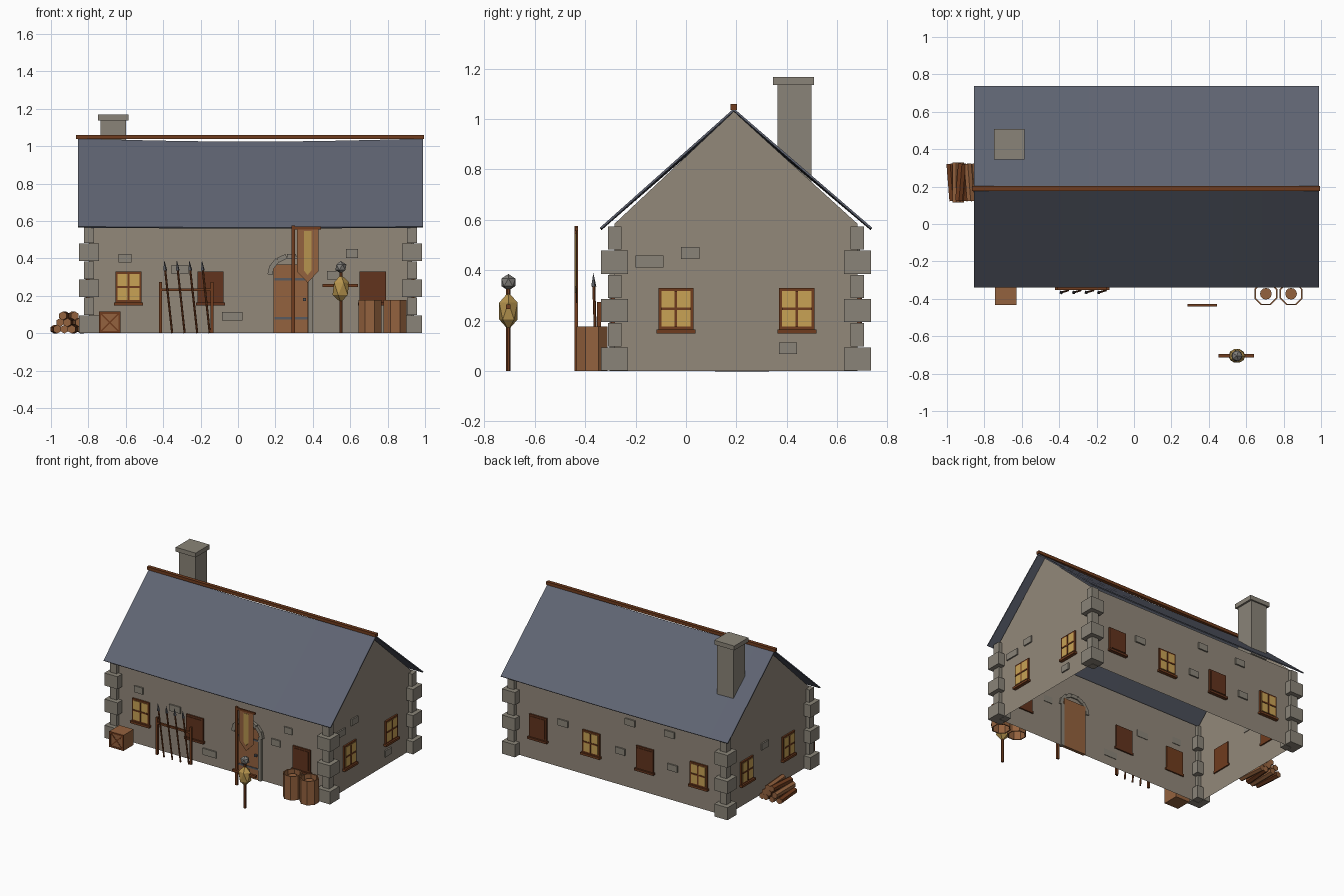
import bpy, bmesh, math
from mathutils import Vector, Matrix

cube = bpy.data.objects.get("Cube")
if cube:
    bpy.data.objects.remove(cube, do_unlink=True)


def material(name, r, g, b):
    m = bpy.data.materials.new(name)
    m.use_nodes = True
    col = [(v / 255 / 12.92) if v < 11 else ((v / 255 + 0.055) / 1.055) ** 2.4 for v in (r, g, b)] + [1]
    m.diffuse_color = col
    m.node_tree.nodes["Principled BSDF"].inputs["Base Color"].default_value = col
    return m


STONE = material("wall stone", 146, 136, 122)
TRIM = material("trim stone", 138, 132, 120)
SLATE = material("slate", 95, 100, 114)
DARK = material("dark wood", 112, 60, 30)
SHUTTER = material("shutter brown", 98, 52, 29)
WOOD = material("plank wood", 148, 98, 62)
GLOW = material("window yellow", 200, 162, 85)
GOLD = material("straw gold", 182, 148, 78)
IRON = material("iron", 88, 90, 96)
STEEL = material("helmet grey", 128, 126, 122)


def finish(name, bm, mat, recalc=True):
    if recalc:
        bmesh.ops.recalc_face_normals(bm, faces=bm.faces)
    me = bpy.data.meshes.new(name)
    bm.to_mesh(me)
    bm.free()
    me.materials.append(mat)
    ob = bpy.data.objects.new(name, me)
    bpy.context.collection.objects.link(ob)
    return ob


def box(name, center, size, mat, turn=None):
    bm = bmesh.new()
    bmesh.ops.create_cube(bm, size=1)
    m = Matrix.Translation(center) @ (turn or Matrix()) @ Matrix.Diagonal((*size, 1))
    bmesh.ops.transform(bm, matrix=m, verts=bm.verts)
    return finish(name, bm, mat)


def rod(name, a, b, r, mat, sides=6, r2=None, caps=True):
    a, b = Vector(a), Vector(b)
    bm = bmesh.new()
    bmesh.ops.create_cone(bm, cap_ends=caps, segments=sides, radius1=r,
                          radius2=r if r2 is None else r2, depth=(b - a).length)
    turn = (b - a).to_track_quat('Z', 'Y').to_matrix().to_4x4()
    bmesh.ops.transform(bm, matrix=Matrix.Translation((a + b) / 2) @ turn, verts=bm.verts)
    return finish(name, bm, mat)


def plate(name, points, y, depth, mat):
    """Flat outline in x and z, given some depth toward the back."""
    bm = bmesh.new()
    face = bm.faces.new([bm.verts.new((x, y, z)) for x, z in points])
    out = bmesh.ops.extrude_face_region(bm, geom=[face])
    bmesh.ops.translate(bm, vec=(0, depth, 0), verts=[v for v in out["geom"] if isinstance(v, bmesh.types.BMVert)])
    return finish(name, bm, mat)


# House shell, open below
X0, X1, Y0, Y1 = -0.797, 0.93, -0.283, 0.68
RIDGE_Y, EAVE, APEX = 0.19, 0.585, 1.03
bm = bmesh.new()
outline = [(Y0, 0), (Y0, EAVE), (RIDGE_Y, APEX), (Y1, EAVE), (Y1, 0)]
ends = [[bm.verts.new((x, y, z)) for y, z in outline] for x in (X0, X1)]
for end in ends:
    bm.faces.new(end)
for i in (0, 3):
    bm.faces.new([ends[0][i], ends[0][i + 1], ends[1][i + 1], ends[1][i]])
finish("walls", bm, STONE)


def wall_box(name, wall, u, z, w, h, out, mat, inset=0.01):
    """Box on one wall: u runs along the wall, out is how far it stands proud."""
    mid, d = (out - inset) / 2, out + inset
    if wall in ("front", "back"):
        y = Y0 - mid if wall == "front" else Y1 + mid
        return box(name, (u, y, z), (w, d, h), mat)
    x = X0 - mid if wall == "left" else X1 + mid
    return box(name, (x, u, z), (d, w, h), mat)


def window(wall, u, lit):
    frame = DARK if lit else SHUTTER
    wall_box("window_frame", wall, u, 0.247, 0.14, 0.165, 0.012, frame)
    wall_box("window_sill", wall, u, 0.157, 0.155, 0.016, 0.024, frame)
    if lit:
        wall_box("window_pane", wall, u, 0.247, 0.116, 0.14, 0.015, GLOW, 0)
        wall_box("window_mullion", wall, u, 0.247, 0.01, 0.14, 0.019, DARK, 0)
        wall_box("window_transom", wall, u, 0.247, 0.116, 0.01, 0.019, DARK, 0)
    else:
        wall_box("window_shutter", wall, u, 0.247, 0.116, 0.14, 0.016, SHUTTER, 0)


# Windows
for wall, u, lit in [("front", -0.585, 1), ("front", -0.147, 0), ("front", 0.72, 0),
                     ("back", 0.72, 0), ("back", 0.29, 1), ("back", -0.147, 0), ("back", -0.585, 1),
                     ("right", -0.04, 1), ("right", 0.44, 1), ("left", -0.04, 1), ("left", 0.44, 1)]:
    window(wall, u, lit)

# Odd stones standing proud of the walls
for wall, u, z, w in [("front", -0.605, 0.4, 0.07), ("front", -0.03, 0.09, 0.11), ("front", -0.31, 0.34, 0.09),
                      ("front", 0.61, 0.425, 0.065), ("front", 0.51, 0.31, 0.07),
                      ("right", -0.145, 0.435, 0.11), ("right", 0.017, 0.468, 0.075), ("right", 0.405, 0.09, 0.07),
                      ("left", 0.23, 0.35, 0.08), ("back", 0.52, 0.33, 0.08), ("back", -0.025, 0.48, 0.08),
                      ("back", 0.055, 0.25, 0.08), ("back", -0.345, 0.48, 0.08), ("back", -0.37, 0.24, 0.08)]:
    wall_box("wall_stone", wall, u, z, w, 0.047, 0.01, TRIM, 0.004)

# Corner quoins, wide and narrow in turn
for x in (X0, X1):
    for y in (Y0, Y1):
        for row in range(6):
            s = 0.054 if row % 2 else 0.107
            box("corner_quoin", (x, y, 0.048 + row * 0.096), (s, s, 0.092), TRIM)

# Sagging roof slopes
for name, eave_y in (("roof_front", -0.338), ("roof_back", 0.735)):
    bm = bmesh.new()
    rows = []
    for i in range(13):
        t = i / 12
        sag = 0.016 * math.sin(math.pi * t)
        x = -0.855 + 1.845 * t
        rows.append([bm.verts.new((x, eave_y, 0.567 - sag * 0.3)), bm.verts.new((x, RIDGE_Y, 1.037 - sag))])
    for a, b in zip(rows, rows[1:]):
        bm.faces.new([a[0], b[0], b[1], a[1]])
    ob = finish(name, bm, SLATE)
    mod = ob.modifiers.new("thickness", 'SOLIDIFY')
    mod.thickness, mod.offset = 0.008, 0
box("ridge_beam", (0.065, RIDGE_Y, 1.048), (1.86, 0.026, 0.022), DARK)

# Chimney
box("chimney", (-0.667, 0.43, 0.935), (0.134, 0.135, 0.41), TRIM)
box("chimney_cap", (-0.667, 0.427, 1.152), (0.162, 0.163, 0.032), TRIM)

# Door with straps, knob and stone surround
wall_box("door", "front", 0.283, 0.183, 0.185, 0.366, 0.012, WOOD)
for z in (0.08, 0.288):
    wall_box("door_strap", "front", 0.283, z, 0.175, 0.012, 0.016, IRON, 0)
wall_box("door_knob", "front", 0.355, 0.18, 0.016, 0.016, 0.026, IRON, 0)
for i in range(7):
    a = math.pi * (i + 0.5) / 7
    spin = Matrix.Rotation(math.pi / 2 - a, 4, 'Y')
    box("arch_stone", (0.285 + 0.112 * math.cos(a), Y0 - 0.006, 0.315 + 0.095 * math.sin(a)),
        (0.048, 0.03, 0.026), TRIM, spin)
wall_box("door_jamb", "front", 0.387, 0.16, 0.022, 0.32, 0.02, TRIM)

# Banner on its pole
box("banner_pole", (0.295, -0.435, 0.288), (0.018, 0.014, 0.576), DARK)
box("banner_arm", (0.365, -0.435, 0.562), (0.16, 0.012, 0.014), DARK)
plate("banner_cloth", [(0.315, 0.556), (0.43, 0.556), (0.43, 0.33), (0.372, 0.27), (0.315, 0.33)], -0.437, 0.005, WOOD)
plate("banner_stripe", [(0.352, 0.545), (0.392, 0.545), (0.392, 0.335), (0.372, 0.31), (0.352, 0.335)], -0.44, 0.003, GOLD)

# Spear rack
for x in (-0.415, -0.14):
    box("rack_post", (x, -0.345, 0.137), (0.016, 0.016, 0.274), DARK)
box("rack_rail", (-0.278, -0.345, 0.232), (0.29, 0.014, 0.014), DARK)
for i in range(4):
    x = -0.352 + i * 0.067
    foot, neck, tip = [Vector(p) for p in ((x, -0.355, 0), (x - 0.037, -0.366, 0.335), (x - 0.042, -0.368, 0.39))]
    rod("spear_shaft", foot, neck, 0.006, DARK)
    rod("spear_head", neck, tip, 0.011, IRON, 4, 0)

# Training dummy
rod("dummy_post", (0.55, -0.705, 0), (0.55, -0.705, 0.33), 0.009, DARK)
box("dummy_arms", (0.547, -0.705, 0.255), (0.19, 0.018, 0.018), DARK)
for name, z, size, mat in (("dummy_body", 0.238, (0.05, 0.043, 0.075), GOLD),
                           ("dummy_head", 0.352, (0.033, 0.033, 0.033), STEEL)):
    bm = bmesh.new()
    bmesh.ops.create_icosphere(bm, subdivisions=1, radius=1)
    bmesh.ops.transform(bm, matrix=Matrix.Translation((0.55, -0.705, z)) @ Matrix.Diagonal((*size, 1)), verts=bm.verts)
    finish(name, bm, mat)

# Open barrels
for x in (0.705, 0.84):
    tube = rod("barrel_staves", (x, -0.373, 0), (x, -0.373, 0.176), 0.066, WOOD, 8, caps=False)
    tube.data.transform(Matrix.Translation((x, -0.373, 0)) @ Matrix.Rotation(math.pi / 8, 4, 'Z')
                        @ Matrix.Translation((-x, 0.373, 0)))
    mod = tube.modifiers.new("thickness", 'SOLIDIFY')
    mod.thickness, mod.offset = 0.008, -1
    rod("barrel_lid", (x, -0.373, 0.14), (x, -0.373, 0.155), 0.031, WOOD, 12)

# Crate with a braced front
CX, CY, S = -0.686, -0.372, 0.115
box("crate", (CX, CY, S / 2), (S, S, S), WOOD)
for sign in (-1, 1):
    box("crate_post", (CX + sign * 0.052, CY - S / 2, S / 2), (0.012, 0.006, S), DARK)
    box("crate_rail", (CX, CY - S / 2, S / 2 + sign * 0.051), (S, 0.006, 0.012), DARK)
    box("crate_brace", (CX, CY - S / 2, S / 2), (0.14, 0.004, 0.008), DARK,
        Matrix.Rotation(sign * math.pi / 4, 4, 'Y'))

# Stacked logs, dark bark with pale ends
for row in range(3):
    for i in range(4 - row):
        x, z = -0.975 + 0.047 * i + 0.0235 * row, 0.021 + 0.036 * row
        skew = 0.008 * ((i + row) % 3 - 1)
        log = rod("log", (x - skew, 0.115 + abs(skew), z), (x + skew, 0.33 - abs(skew), z), 0.023, DARK)
        log.data.materials.append(WOOD)
        for p in log.data.polygons:
            if abs(p.normal.y) > 0.9 or (i + row) % 2:
                p.material_index = 1
